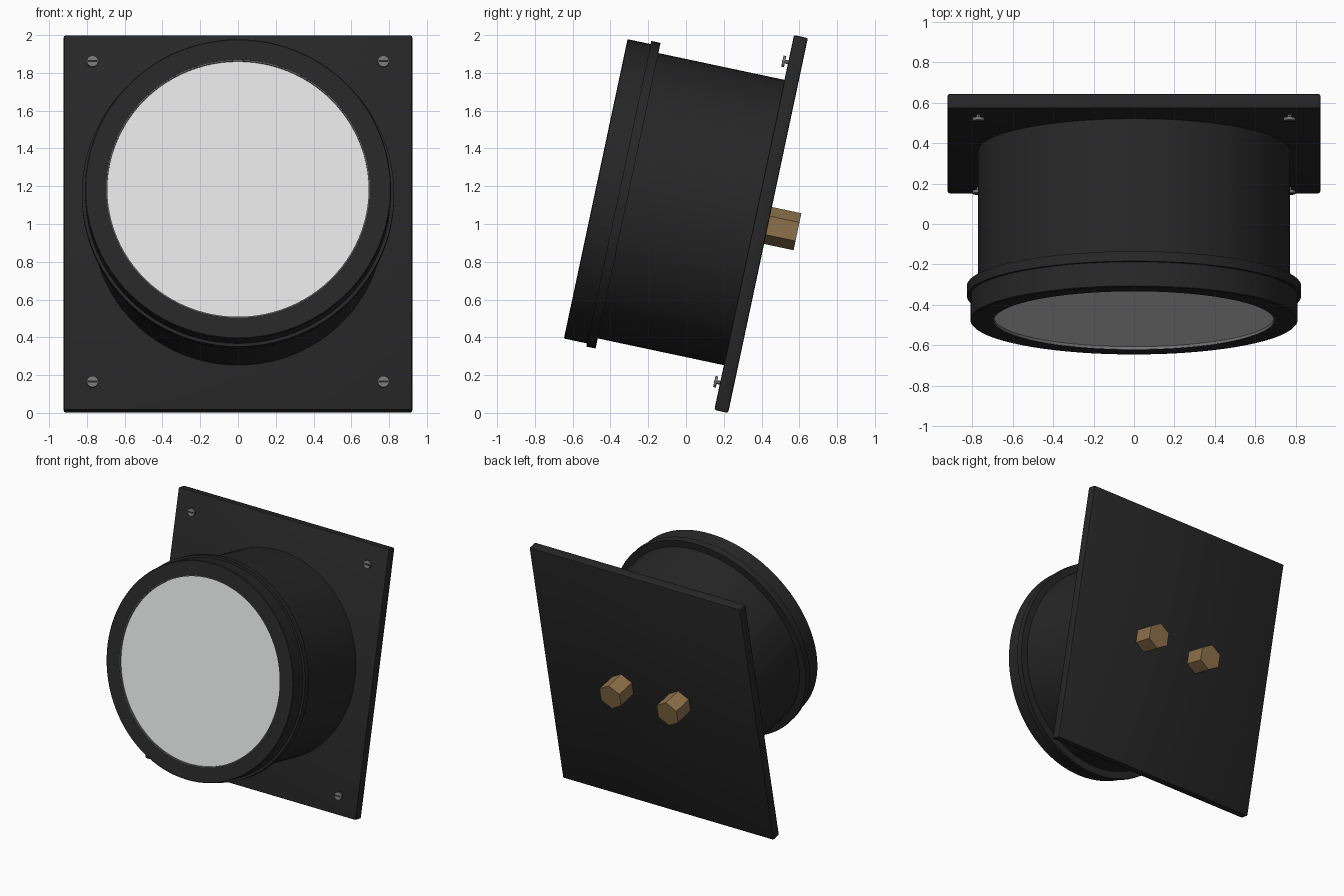
import bpy, bmesh, math
from mathutils import Matrix

cube = bpy.data.objects.get("Cube")
if cube:
    bpy.data.objects.remove(cube, do_unlink=True)

# The whole assembly leans back; parts are built upright around the plate centre
TILT = Matrix.Translation((0, 0.3975, 1.0)) @ Matrix.Rotation(math.radians(-12), 4, 'X')


def material(name, r, g, b):
    m = bpy.data.materials.new(name)
    m.use_nodes = True
    m.diffuse_color = (r, g, b, 1)
    bsdf = next(n for n in m.node_tree.nodes if n.type == 'BSDF_PRINCIPLED')
    bsdf.inputs["Base Color"].default_value = (r, g, b, 1)
    return m


black = material("black_plastic", 0.02, 0.02, 0.02)
lens_grey = material("lens_grey", 0.75, 0.76, 0.755)
steel = material("screw_steel", 0.18, 0.18, 0.18)
brass = material("brass", 0.27, 0.165, 0.07)


def finish(name, bm, mat, smooth=True):
    bmesh.ops.recalc_face_normals(bm, faces=bm.faces)
    mesh = bpy.data.meshes.new(name)
    bm.transform(TILT)
    bm.to_mesh(mesh)
    bm.free()
    mesh.materials.append(mat)
    obj = bpy.data.objects.new(name, mesh)
    bpy.context.collection.objects.link(obj)
    if smooth:
        bpy.ops.object.select_all(action='DESELECT')
        obj.select_set(True)
        bpy.context.view_layer.objects.active = obj
        bpy.ops.object.shade_smooth_by_angle(angle=math.radians(30))
    return obj


def lathe(name, profile, mat, closed=False, steps=96):
    """Spin (radius, depth) points around the front-to-back axis."""
    bm = bmesh.new()
    verts = [bm.verts.new((r, y, 0)) for r, y in profile]
    pairs = list(zip(verts, verts[1:]))
    if closed:
        pairs.append((verts[-1], verts[0]))
    edges = [bm.edges.new(p) for p in pairs]
    bmesh.ops.spin(bm, geom=verts + edges, cent=(0, 0, 0), axis=(0, 1, 0),
                   angle=math.tau, steps=steps, use_duplicate=False)
    bmesh.ops.remove_doubles(bm, verts=bm.verts, dist=0.0001)
    return finish(name, bm, mat)


def box(name, size, centre, mat, bevel=0):
    bm = bmesh.new()
    bmesh.ops.create_cube(bm, size=1, matrix=Matrix.Translation(centre) @ Matrix.Diagonal((*size, 1)))
    if bevel:
        bmesh.ops.bevel(bm, geom=bm.edges[:], offset=bevel, segments=2, profile=0.5, affect='EDGES')
    return finish(name, bm, mat, smooth=bool(bevel))


def rod(name, radius, front, back, x, z, sides, mat, turn=0):
    bm = bmesh.new()
    place = (Matrix.Translation((x, (front + back) / 2, z))
             @ Matrix.Rotation(math.pi / 2, 4, 'X') @ Matrix.Rotation(turn, 4, 'Z'))
    bmesh.ops.create_cone(bm, cap_ends=True, segments=sides, radius1=radius,
                          radius2=radius, depth=back - front, matrix=place)
    return finish(name, bm, mat, smooth=sides > 6)


# Mounting plate
box("mounting_plate", (1.845, 0.075, 2.029), (0, 0, 0), black, bevel=0.01)

# Barrel, stepped flange and bezel
lathe("barrel", [(0, -0.03), (0.772, -0.03), (0.772, -0.74), (0, -0.74)], black)
lathe("flange", [(0.70, -0.72), (0.827, -0.72), (0.827, -0.77), (0.70, -0.77)], black, closed=True)
lathe("bezel", [(0.697, -0.765), (0.81, -0.765), (0.81, -0.891), (0.806, -0.895), (0.697, -0.895)],
      black, closed=True)

# Recessed lens with a thin metal trim ring
lathe("lens", [(0, -0.86), (0.694, -0.86), (0.694, -0.88), (0, -0.88)], lens_grey)
lathe("lens_trim", [(0.692, -0.87), (0.698, -0.87), (0.698, -0.894), (0.692, -0.894)], steel, closed=True)

# Slotted corner screws
for x, side in ((-0.77, "right"), (0.77, "left")):
    for z, level in ((-0.867, "lower"), (0.867, "upper")):
        tag = f"{level}_{side}"
        rod("screw_head_" + tag, 0.03, -0.069, -0.054, x, z, 24, steel)
        rod("screw_shank_" + tag, 0.01, -0.056, -0.03, x, z, 12, steel)
        box("screw_slot_" + tag, (0.046, 0.004, 0.01), (x, -0.069, z), black)

# Hexagonal terminals on the back
for x, side in ((-0.25, "right"), (0.25, "left")):
    rod("terminal_" + side, 0.1, 0.03, 0.197, x, 0, 6, brass)
